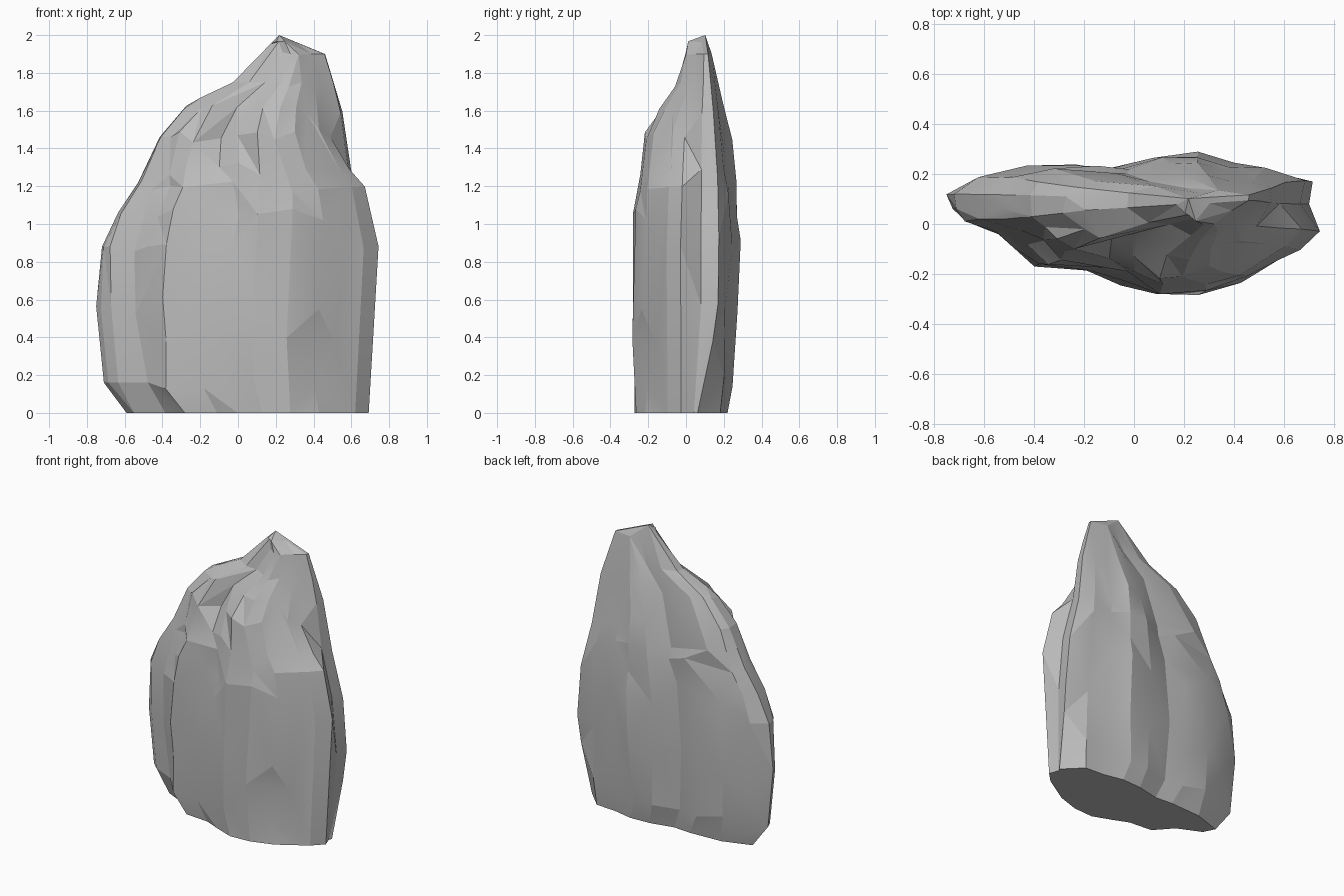
import bpy, bmesh, math, random

random.seed(7)

# Plan outline of the slab, counter-clockwise from the left tip along the front
plan = [(-0.75, 0.12), (-0.725, 0.06), (-0.67, 0.01), (-0.54, -0.035), (-0.46, -0.09),
        (-0.39, -0.17), (-0.19, -0.185), (-0.05, -0.235), (0.09, -0.285), (0.27, -0.278),
        (0.44, -0.225), (0.57, -0.145), (0.67, -0.10), (0.745, -0.03), (0.715, 0.08),
        (0.73, 0.175), (0.59, 0.225), (0.42, 0.24), (0.26, 0.285), (0.09, 0.275),
        (-0.10, 0.22), (-0.25, 0.235), (-0.43, 0.23), (-0.60, 0.19)]

# Height, left edge, right edge (front ridge, back ridge), front depth, back depth
levels = [(0.00, -0.59, 0.69, 0.69, -0.272, 0.22), (0.16, -0.71, 0.705, 0.705, -0.277, 0.255),
          (0.38, -0.735, 0.715, 0.72, -0.282, 0.265), (0.58, -0.75, 0.725, 0.73, -0.287, 0.272),
          (0.88, -0.72, 0.745, 0.705, -0.282, 0.28), (1.06, -0.635, 0.705, 0.67, -0.268, 0.275),
          (1.20, -0.54, 0.67, 0.63, -0.255, 0.27), (1.29, -0.495, 0.59, 0.605, -0.245, 0.262),
          (1.46, -0.415, 0.49, 0.583, -0.22, 0.24),
          (1.61, -0.29, 0.46, 0.555, -0.15, 0.205), (1.67, -0.20, 0.45, 0.54, -0.105, 0.188),
          (1.75, -0.03, 0.43, 0.515, -0.052, 0.168), (1.90, 0.12, 0.40, 0.465, -0.003, 0.135),
          (1.965, 0.18, 0.29, 0.305, 0.012, 0.115)]


def ring_point(px, py, level):
    z, left, right_front, right_back, front, back = level
    t = (px + 0.75) / 1.495
    # the left end gets blunter towards the sloping shoulder
    if t < 0.3:
        blunt = min(1, max(0, (z - 0.6) / 0.8))
        t = 0.3 * (t / 0.3) ** (1 + blunt)
    right = right_front if py < 0.05 else right_back
    x = left + (right - left) * t
    # back right corner is cut away near the ground
    if px > 0.65 and py > 0.05 and z < 0.5:
        py = 0.03 + (py - 0.03) * (0.2 + 1.6 * z)
    # depth shrinks towards the summit ridge
    if py < 0.1:
        y = 0.1 - (0.1 - py) * (0.1 - front) / 0.385
    else:
        y = 0.1 + (py - 0.1) * (back - 0.1) / 0.185
    # slanting dip to the left of the front bulge
    if py < -0.05:
        line = -0.27 + (z - 1.22) * 0.75
        fade = max(0, 1 - abs(z - 1.47) / 0.33)
        y += 0.08 * fade * math.exp(-((x - line) / 0.13) ** 2)
    # uneven facets away from the side silhouettes
    if z > 0 and 0.08 < t < 0.92 and z < 1.5:
        x += random.uniform(-0.015, 0.015)
        y += random.uniform(-0.010, 0.010)
        z += random.uniform(-0.035, 0.035)
    return x, y, z


# Standing stone body
bm = bmesh.new()
rings = [[bm.verts.new(ring_point(px, py, lv)) for px, py in plan] for lv in levels]
n = len(plan)
for k in range(len(rings) - 1):
    lo, hi = rings[k], rings[k + 1]
    for i in range(n):
        a, b, c, d = lo[i], lo[(i + 1) % n], hi[(i + 1) % n], hi[i]
        if (i + k) % 2:
            bm.faces.new((a, b, c))
            bm.faces.new((a, c, d))
        else:
            bm.faces.new((a, b, d))
            bm.faces.new((b, c, d))

# Summit and flat base
peak = bm.verts.new((0.22, 0.1, 2.0))
for i in range(n):
    bm.faces.new((rings[-1][i], rings[-1][(i + 1) % n], peak))
bm.faces.new(list(reversed(rings[0])))
bmesh.ops.remove_doubles(bm, verts=bm.verts[:], dist=0.012)
bmesh.ops.recalc_face_normals(bm, faces=bm.faces[:])

mesh = bpy.data.meshes.new("standing_stone")
bm.to_mesh(mesh)
bm.free()
stone = bpy.data.objects.new("standing_stone", mesh)
bpy.context.collection.objects.link(stone)

# Plain grey rock
grey = bpy.data.materials.new("grey_rock")
grey.diffuse_color = (0.5, 0.5, 0.5, 1)
mesh.materials.append(grey)

# Collapse into coarse irregular facets, softened only across shallow edges
bpy.context.view_layer.objects.active = stone
stone.select_set(True)
coarse = stone.modifiers.new("coarse_facets", 'DECIMATE')
coarse.ratio = 0.55
bpy.ops.object.modifier_apply(modifier=coarse.name)
bpy.ops.object.shade_smooth_by_angle(angle=math.radians(12))
